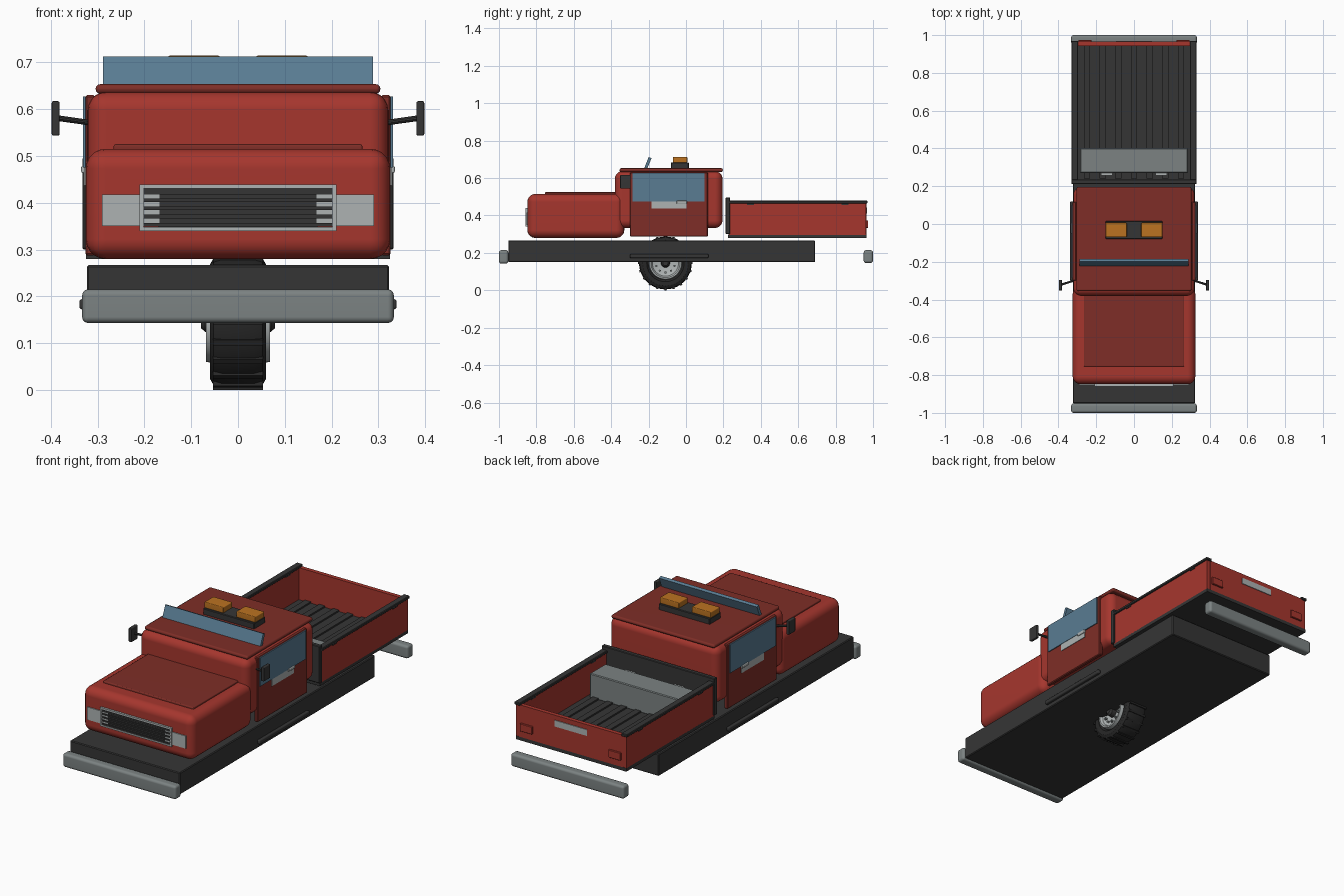
import bpy, bmesh, math
from mathutils import Matrix, Vector

old = bpy.data.objects.get("Cube")
if old:
    bpy.data.objects.remove(old, do_unlink=True)


def material(name, r, g, b):
    m = bpy.data.materials.new(name)
    m.use_nodes = True
    m.diffuse_color = (r, g, b, 1)
    m.node_tree.nodes["Principled BSDF"].inputs["Base Color"].default_value = (r, g, b, 1)
    return m


RED = material("body red", 0.38, 0.037, 0.027)
DEEP = material("panel red", 0.21, 0.027, 0.02)
DARK = material("dark trim", 0.036, 0.036, 0.036)
RUBBER = material("tyre rubber", 0.02, 0.02, 0.02)
GREY = material("bumper grey", 0.2, 0.225, 0.225)
PALE = material("pale metal", 0.42, 0.45, 0.45)
GLASS = material("blue glass", 0.1, 0.2, 0.29)
AMBER = material("amber lens", 0.5, 0.17, 0.015)


def finish(name, bm, mat, bevel=0, segments=3):
    mesh = bpy.data.meshes.new(name)
    bmesh.ops.recalc_face_normals(bm, faces=bm.faces)
    bm.to_mesh(mesh)
    bm.free()
    mesh.materials.append(mat)
    ob = bpy.data.objects.new(name, mesh)
    bpy.context.collection.objects.link(ob)
    if bevel:
        mod = ob.modifiers.new("Bevel", "BEVEL")
        mod.width, mod.segments = bevel, segments
    bpy.ops.object.select_all(action="DESELECT")
    ob.select_set(True)
    bpy.context.view_layer.objects.active = ob
    if bevel and segments > 1:
        bpy.ops.object.shade_smooth()
        mod = ob.modifiers.new("Normals", "WEIGHTED_NORMAL")
        mod.keep_sharp = True
    return ob


def add_box(bm, x, y, z, matrix=Matrix()):
    mid = [(a + b) / 2 for a, b in (x, y, z)]
    size = [abs(b - a) for a, b in (x, y, z)]
    bmesh.ops.create_cube(bm, size=1, matrix=matrix @ Matrix.Translation(mid) @ Matrix.Diagonal((*size, 1)))


def box(name, mat, x, y, z, bevel=0, segments=3):
    """Box from ranges; a single x number means plus and minus that number."""
    bm = bmesh.new()
    add_box(bm, x if isinstance(x, tuple) else (-x, x), y, z)
    return finish(name, bm, mat, bevel, segments)


def pair(name, mat, x, y, z, bevel=0, segments=3):
    """Matching boxes on the left and the right."""
    for side, s in (("left", 1), ("right", -1)):
        box(side + "_" + name, mat, (s * x[0], s * x[1]), y, z, bevel, segments)


def lathe(name, mat, profile, centre, steps=48):
    """Turn an (x, radius) profile about the x axis."""
    bm = bmesh.new()
    verts = [bm.verts.new((x, 0, r)) for x, r in profile]
    edges = [bm.edges.new(e) for e in zip(verts, verts[1:])]
    bmesh.ops.spin(bm, geom=verts + edges, cent=(0, 0, 0), axis=(1, 0, 0),
                   angle=math.tau, steps=steps)
    bmesh.ops.remove_doubles(bm, verts=bm.verts, dist=0.0002)
    bmesh.ops.translate(bm, verts=bm.verts, vec=centre)
    ob = finish(name, bm, mat)
    bpy.ops.object.shade_smooth_by_angle(angle=math.radians(35))
    return ob


# Chassis, bumpers and side steps
box("chassis", DARK, 0.323, (-0.95, 0.69), (0.15, 0.267), 0.004, 1)
box("front_bumper", GREY, 0.333, (-1, -0.95), (0.143, 0.215), 0.013)
box("rear_bumper", GREY, 0.333, (0.95, 1), (0.146, 0.215), 0.013)
pair("side_step", DARK, (0.32, 0.339), (-0.3, 0.12), (0.172, 0.194), 0.006)

# Engine housing and cab
box("engine_housing", RED, 0.325, (-0.848, -0.33), (0.28, 0.515), 0.042, 5)
box("hood_panel", DEEP, 0.266, (-0.755, -0.375), (0.505, 0.525), 0.005, 2)
box("cab", RED, 0.321, (-0.38, 0.195), (0.333, 0.637), 0.04, 5)
box("roof", DEEP, 0.304, (-0.355, 0.197), (0.633, 0.653), 0.009, 3)
screen = box("windscreen", GLASS, 0.288, (-0.008, 0.008), (-0.05, 0.04))
screen.location = (0, -0.207, 0.672)
screen.rotation_euler.x = math.radians(-22)

# Doors, windows, handles
pair("door", DEEP, (0.305, 0.326), (-0.3, 0.117), (0.287, 0.63), 0.004, 1)
pair("window", GLASS, (0.318, 0.331), (-0.285, 0.1), (0.475, 0.627))
pair("door_trim", PALE, (0.32, 0.329), (-0.185, 0.002), (0.437, 0.475))
pair("door_handle", PALE, (0.32, 0.335), (-0.05, 0.005), (0.463, 0.479), 0.004)

# Mirrors on thin arms
pair("mirror", DARK, (0.381, 0.398), (-0.352, -0.296), (0.543, 0.617), 0.004, 2)
for side, s in (("left", 1), ("right", -1)):
    a, b = Vector((s * 0.31, -0.297, 0.57)), Vector((s * 0.388, -0.322, 0.581))
    bm = bmesh.new()
    turn = (b - a).to_track_quat("Z", "Y").to_matrix().to_4x4()
    bmesh.ops.create_cone(bm, cap_ends=True, segments=10, radius1=0.006, radius2=0.006,
                          depth=(b - a).length, matrix=Matrix.Translation((a + b) / 2) @ turn)
    finish(side + "_mirror_arm", bm, DARK)

# Grille and headlights
pair("headlight", PALE, (0.168, 0.29), (-0.853, -0.84), (0.35, 0.417))
box("grille_back", DARK, 0.17, (-0.852, -0.84), (0.345, 0.435))
bm = bmesh.new()
for z in (0.34, 0.431):
    add_box(bm, (-0.21, 0.21), (-0.859, -0.84), (z, z + 0.008))
for x in (-0.21, 0.202):
    add_box(bm, (x, x + 0.008), (-0.859, -0.84), (0.34, 0.439))
finish("grille_frame", bm, PALE)
bm = bmesh.new()
for i in range(5):
    z = 0.353 + i * 0.0175
    add_box(bm, (-0.203, 0.203), (-0.858, -0.845), (z - 0.004, z + 0.004))
add_box(bm, (-0.203, 0.203), (-0.856, -0.845), (0.417, 0.431))
finish("grille_slats", bm, DARK)

# Roof beacon
box("beacon_base", DARK, 0.15, (-0.08, 0.015), (0.65, 0.684), 0.003, 1)
pair("beacon_lens", AMBER, (0.038, 0.15), (-0.07, 0.007), (0.682, 0.714), 0.004, 2)

# Cargo bed
box("bed_floor", DARK, 0.325, (0.225, 0.965), (0.28, 0.298))
bm = bmesh.new()
for i in range(7):
    x = (i - 3) * 0.083
    add_box(bm, (x - 0.017, x + 0.017), (0.24, 0.945), (0.295, 0.306))
finish("floor_ribs", bm, DARK)
pair("bed_side", RED, (0.303, 0.325), (0.23, 0.963), (0.296, 0.468))
pair("bed_rail", DARK, (0.297, 0.332), (0.23, 0.97), (0.464, 0.479), 0.003, 1)
for y in (0.345, 0.85):
    pair("rail_clip", DARK, (0.3, 0.329), (y - 0.018, y + 0.018), (0.457, 0.466))
box("headboard", DARK, 0.332, (0.212, 0.236), (0.3, 0.497), 0.003, 1)
box("tailgate", RED, 0.304, (0.943, 0.965), (0.296, 0.468))
pair("tail_light", RED, (0.225, 0.295), (0.96, 0.974), (0.333, 0.374), 0.002, 1)
box("rear_plate", PALE, 0.095, (0.96, 0.969), (0.41, 0.443))

# Toolbox with latches
box("toolbox", GREY, 0.285, (0.27, 0.402), (0.296, 0.425), 0.004, 1)
pair("toolbox_latch", PALE, (0.115, 0.175), (0.257, 0.275), (0.4, 0.42))

# Wheel
hub = Vector((0, -0.11, 0.146))
half = [(0.045, 0.088), (0.058, 0.1), (0.06, 0.122), (0.052, 0.136), (0.035, 0.141)]
lathe("tyre", RUBBER, half + [(-x, r) for x, r in reversed(half)] + half[:1], hub)
bm = bmesh.new()
for i in range(20):
    turn = Matrix.Translation(hub) @ Matrix.Rotation(math.tau * i / 20, 4, "X")
    add_box(bm, (-0.053, 0.053), (-0.006, 0.006), (0.13, 0.146), turn)
finish("tyre_lugs", bm, RUBBER)
rim = [(0.045, 0), (0.045, 0.04), (0.056, 0.07), (0.068, 0.078), (0.068, 0.086), (0.045, 0.09)]
lathe("rim", PALE, rim + [(-x, r) for x, r in reversed(rim)], hub)
cap = [(0.079, 0), (0.079, 0.014), (0.07, 0.022), (0.044, 0.024)]
lathe("hub_cap", DARK, cap + [(-x, r) for x, r in reversed(cap)], hub, 24)
bm = bmesh.new()
for i in range(10):
    turn = Matrix.Translation(hub) @ Matrix.Rotation(math.tau * i / 10, 4, "X")
    add_box(bm, (-0.06, 0.06), (-0.005, 0.005), (0.046, 0.056), turn)
finish("wheel_bolts", bm, GREY)
